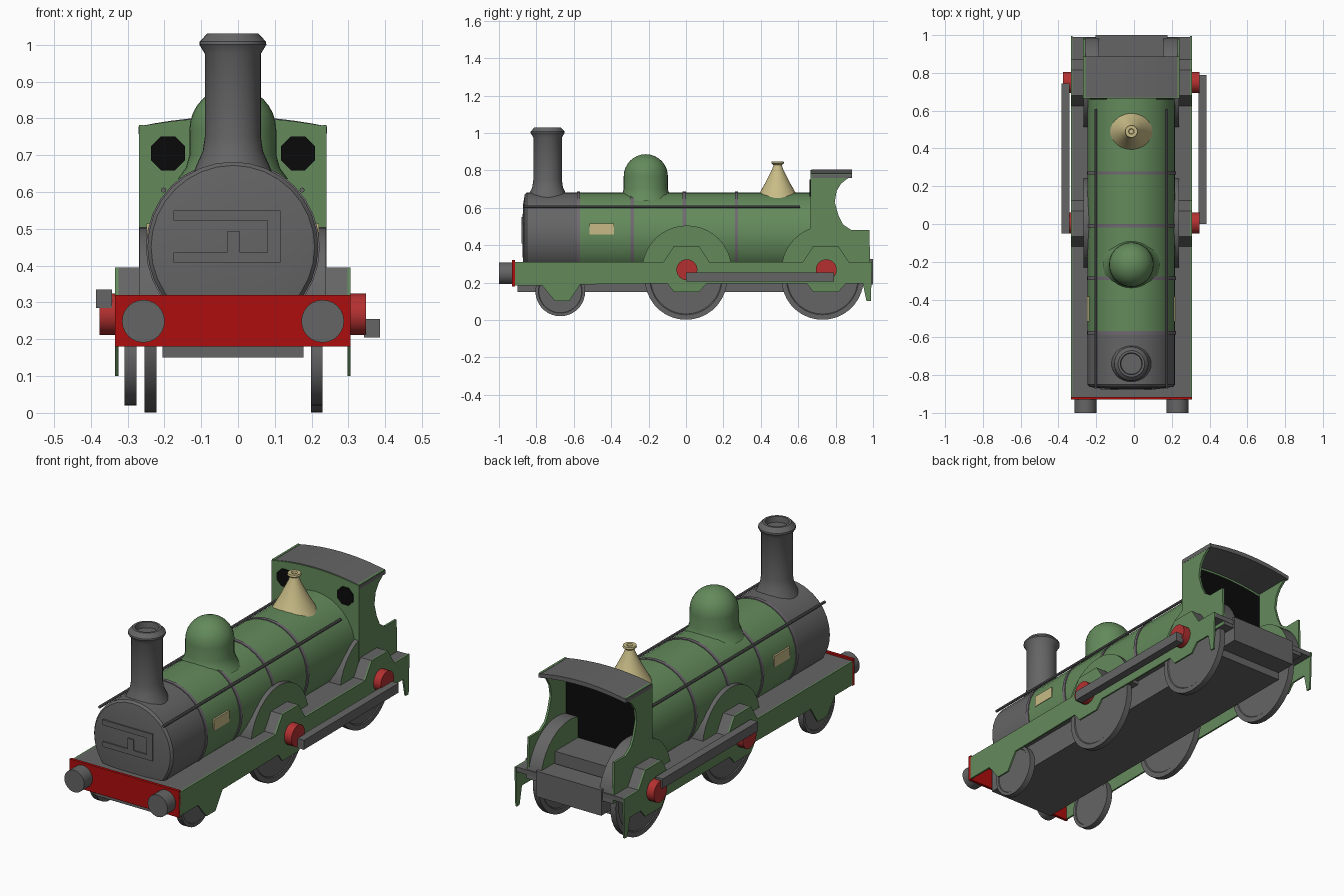
import bpy, bmesh, math
from mathutils import Matrix, Vector

if "Cube" in bpy.data.objects:
    bpy.data.objects.remove(bpy.data.objects["Cube"])

CX = -0.014  # centre line of the body


def material(name, r, g, b):
    m = bpy.data.materials.new(name)
    m.use_nodes = True
    m.diffuse_color = (r, g, b, 1)
    node = m.node_tree.nodes["Principled BSDF"]
    node.inputs["Base Color"].default_value = (r, g, b, 1)
    node.inputs["Roughness"].default_value = 0.8
    return m


GREEN = material("engine green", 0.125, 0.255, 0.105)
GREY = material("iron grey", 0.13, 0.13, 0.13)
RED = material("beam red", 0.43, 0.004, 0.004)
HUB = material("crank red", 0.46, 0.03, 0.03)
SAND = material("brass", 0.58, 0.5, 0.24)
BLACK = material("black", 0.003, 0.003, 0.003)
BAND = material("band grey", 0.16, 0.14, 0.165)


def finish(name, bm, mats, smooth=False, rule=None):
    """Turn a bmesh into an object; rule picks a material index per face."""
    bmesh.ops.recalc_face_normals(bm, faces=bm.faces)
    if rule:
        for f in bm.faces:
            f.material_index = rule(f)
    mesh = bpy.data.meshes.new(name)
    bm.to_mesh(mesh)
    bm.free()
    for m in mats:
        mesh.materials.append(m)
    ob = bpy.data.objects.new(name, mesh)
    bpy.context.collection.objects.link(ob)
    if smooth:
        bpy.ops.object.select_all(action="DESELECT")
        ob.select_set(True)
        bpy.context.view_layer.objects.active = ob
        bpy.ops.object.shade_smooth_by_angle(angle=math.radians(35))
    return ob


def prism(name, points, axis, lo, hi, mats, smooth=False, rule=None):
    """Extrude an outline along x (points are y, z) or along y (points are x, z)."""
    bm = bmesh.new()
    place = (lambda a, b: (lo, a, b)) if axis == "x" else (lambda a, b: (a, lo, b))
    face = bm.faces.new([bm.verts.new(place(*p)) for p in points])
    ext = bmesh.ops.extrude_face_region(bm, geom=[face])
    step = Vector((hi - lo, 0, 0)) if axis == "x" else Vector((0, hi - lo, 0))
    bmesh.ops.translate(bm, vec=step, verts=[v for v in ext["geom"] if isinstance(v, bmesh.types.BMVert)])
    return finish(name, bm, mats, smooth, rule)


def box(name, x, y, z, mat):
    corners = [(y[0], z[0]), (y[1], z[0]), (y[1], z[1]), (y[0], z[1])]
    return prism(name, corners, "x", x[0], x[1], [mat])


def lathe(name, profile, place, mats, axis="z", steps=32, rule=None):
    """Spin a (radius, height) profile about an axis through place."""
    bm = bmesh.new()
    vs = [bm.verts.new((r, 0, h)) for r, h in profile]
    es = [bm.edges.new(p) for p in zip(vs, vs[1:])]
    bmesh.ops.spin(bm, geom=vs + es, cent=(0, 0, 0), axis=(0, 0, 1), angle=math.tau, steps=steps)
    bmesh.ops.remove_doubles(bm, verts=bm.verts, dist=0.0005)
    turn = {"z": Matrix(), "y": Matrix.Rotation(-math.pi / 2, 4, "X"), "x": Matrix.Rotation(math.pi / 2, 4, "Y")}
    bm.transform(Matrix.Translation(place) @ turn[axis])
    return finish(name, bm, mats, True, rule)


def drum(name, r, lo, hi, a, b, axis, mat, steps=32):
    place = (0, a, b) if axis == "x" else (a, 0, b)
    return lathe(name, [(0, lo), (r, lo), (r, hi), (0, hi)], place, [mat], axis, steps)


def arc(cy, cz, r, a0, a1, n):
    angles = [math.radians(a0 + (a1 - a0) * i / n) for i in range(n + 1)]
    return [(cy + r * math.cos(t), cz + r * math.sin(t)) for t in angles]


# Boiler, smokebox and bands
BZ = 0.45
drum("boiler", 0.232, -0.58, 0.67, CX, BZ, "y", GREEN)
lathe("smokebox", [(0, -0.875), (0.16, -0.872), (0.222, -0.862), (0.232, -0.85), (0.232, -0.58), (0, -0.58)],
      (CX, 0, BZ), [GREY], "y")
for i, y in enumerate((-0.575, -0.288, -0.01, 0.27)):
    drum(f"boiler_band_{i + 1}", 0.236, y - 0.009, y + 0.009, CX, BZ, "y", BAND)

# Smokebox door straps
for i, (x, z) in enumerate([((-0.175, 0.115), (0.522, 0.55)), ((-0.175, 0.115), (0.408, 0.435)),
                            ((0.08, 0.115), (0.435, 0.522)), ((-0.03, 0.005), (0.435, 0.492))]):
    box(f"door_strap_{i + 1}", x, (-0.88, -0.86), z, GREY)

# Chimney, dome and safety valve
lathe("chimney", [(0.115, 0.63), (0.1, 0.67), (0.082, 0.71), (0.076, 0.75), (0.076, 0.975), (0.091, 1.0),
                  (0.09, 1.008), (0.07, 1.03), (0.058, 1.03), (0.055, 1.0), (0, 1.0)], (CX, -0.74, 0), [GREY])
lathe("dome", [(0.15, 0.635), (0.128, 0.665), (0.118, 0.7)] + arc(0, 0.768, 0.118, 0, 90, 8),
      (CX, -0.215, 0), [GREEN])
lathe("safety_valve", [(0.145, 0.61), (0.11, 0.655), (0.065, 0.735), (0.03, 0.805), (0.022, 0.828), (0.034, 0.838),
                       (0.032, 0.848), (0.015, 0.848), (0.012, 0.84), (0, 0.84)], (CX, 0.49, 0), [SAND])

# Footplate, underbody, front beam and buffers
box("footplate", (CX - 0.312, CX + 0.312), (-0.92, 0.99), (0.285, 0.31), GREY)
box("underbody", (-0.205, 0.178), (-0.9, 0.89), (0.15, 0.3), GREY)
box("rear_block", (-0.205, 0.178), (0.88, 1.0), (0.19, 0.325), GREY)
box("cab_floor", (-0.205, 0.178), (0.68, 0.87), (0.3, 0.385), GREY)
box("front_beam", (CX - 0.32, CX + 0.32), (-0.93, -0.915), (0.18, 0.32), RED)
for side, x in (("left", 0.23), ("right", -0.257)):
    buf = drum(f"{side}_buffer", 0.058, -1.0, -0.925, x, 0.249, "y", GREY, 24)

# Outline of a side frame, with axle guards above and below
frame = [(-0.925, 0.185), (-0.77, 0.185), (-0.70, 0.1), (-0.625, 0.1), (-0.565, 0.19)]
for y in (0.0, 0.745):
    frame += [(y - 0.1, 0.195), (y - 0.065, 0.15), (y + 0.07, 0.15), (y + 0.11, 0.195)]
frame += [(0.945, 0.195), (0.965, 0.1), (0.988, 0.1), (0.995, 0.31)]


def guard(y):
    return [(y + 0.125, 0.31), (y + 0.07, 0.395), (y - 0.065, 0.395), (y - 0.12, 0.31)]


frame += guard(0.745) + guard(0.0) + [(-0.925, 0.31)]

# Cab side sheet with its curved cut-out
cab_side = [(0.667, 0.3), (0.985, 0.3), (0.98, 0.48), (0.885, 0.48), (0.84, 0.51), (0.815, 0.56), (0.795, 0.63),
            (0.805, 0.69), (0.83, 0.73), (0.885, 0.772), (0.885, 0.782), (0.667, 0.782)]

grey_rim = lambda f: 0 if abs(f.normal.x) > 0.9 else 1
for side, s in (("left", 1), ("right", -1)):
    at = lambda d: CX + s * d
    prism(f"{side}_frame", frame, "x", at(0.311), at(0.32), [GREEN])
    prism(f"{side}_cab_side", cab_side, "x", at(0.243), at(0.255), [GREEN])
    for i, y in enumerate((0.0, 0.745)):
        prism(f"{side}_axle_guard_{i + 1}", guard(y), "x", at(0.24), at(0.312), [GREY])
        prism(f"{side}_splasher_{i + 1}", arc(y + 0.005, 0.265, 0.24, 0, 180, 20), "x", at(0.17), at(0.253),
              [GREEN, GREY], True, grey_rim)
        drum(f"{side}_crank_{i + 1}", 0.056, min(at(0.3), at(0.362)), max(at(0.3), at(0.362)),
             y + 0.005, 0.268, "x", HUB, 24)
    # Thin handrail along the boiler
    drum(f"{side}_handrail", 0.007, -0.87, 0.61, at(0.188), 0.605, "y", GREY, 8)
    # Small plate on the boiler flank
    box(f"{side}_name_plate", (at(0.225), at(0.234)), (-0.515, -0.385), (0.457, 0.515), SAND)

# Coupling rods, set a quarter turn apart
box("left_rod", (0.342, 0.385), (0.0, 0.79), (0.205, 0.255), GREY)
box("right_rod", (-0.385, -0.342), (-0.05, 0.745), (0.285, 0.335), GREY)


# Wheels with a raised rim on each face
def wheel(name, x, y, r, z):
    w = 0.016
    lathe(name, [(0, -w + 0.004), (r * 0.86, -w + 0.004), (r * 0.88, -w), (r, -w), (r, w), (r * 0.88, w),
                 (r * 0.86, w - 0.004), (0, w - 0.004)], (x, y, z), [GREY], "x", 36)


for side, x, lead_x in (("left", 0.214, 0.214), ("right", -0.238, -0.292)):
    wheel(f"{side}_leading_wheel", lead_x, -0.672, 0.133, 0.153)
    wheel(f"{side}_driving_wheel", x, 0.0, 0.22, 0.221)
    wheel(f"{side}_rear_wheel", x, 0.73, 0.22, 0.221)

# Cab front, dark inner lining, windows and curved roof
def roof_line(z_edge, rise, half, n=12):
    ts = [1 - 2 * i / n for i in range(n + 1)]
    return [(CX + half * t, z_edge + rise * (1 - t * t)) for t in ts]


prism("cab_front", [(CX - 0.255, 0.3), (CX + 0.255, 0.3)] + roof_line(0.778, 0.024, 0.255), "y", 0.665, 0.675, [GREEN])
prism("cab_lining", [(CX - 0.24, 0.31), (CX + 0.24, 0.31)] + roof_line(0.745, 0.024, 0.24), "y", 0.675, 0.68, [BLACK])
prism("cab_roof", roof_line(0.778, 0.027, 0.256) + roof_line(0.758, 0.024, 0.256)[::-1], "y", 0.67, 0.887, [GREY], True)
for side, x in (("left", 0.163), ("right", -0.19)):
    prism(f"{side}_window", arc(x, 0.705, 0.05, 22.5, 337.5, 7), "y", 0.66, 0.667, [BLACK])
